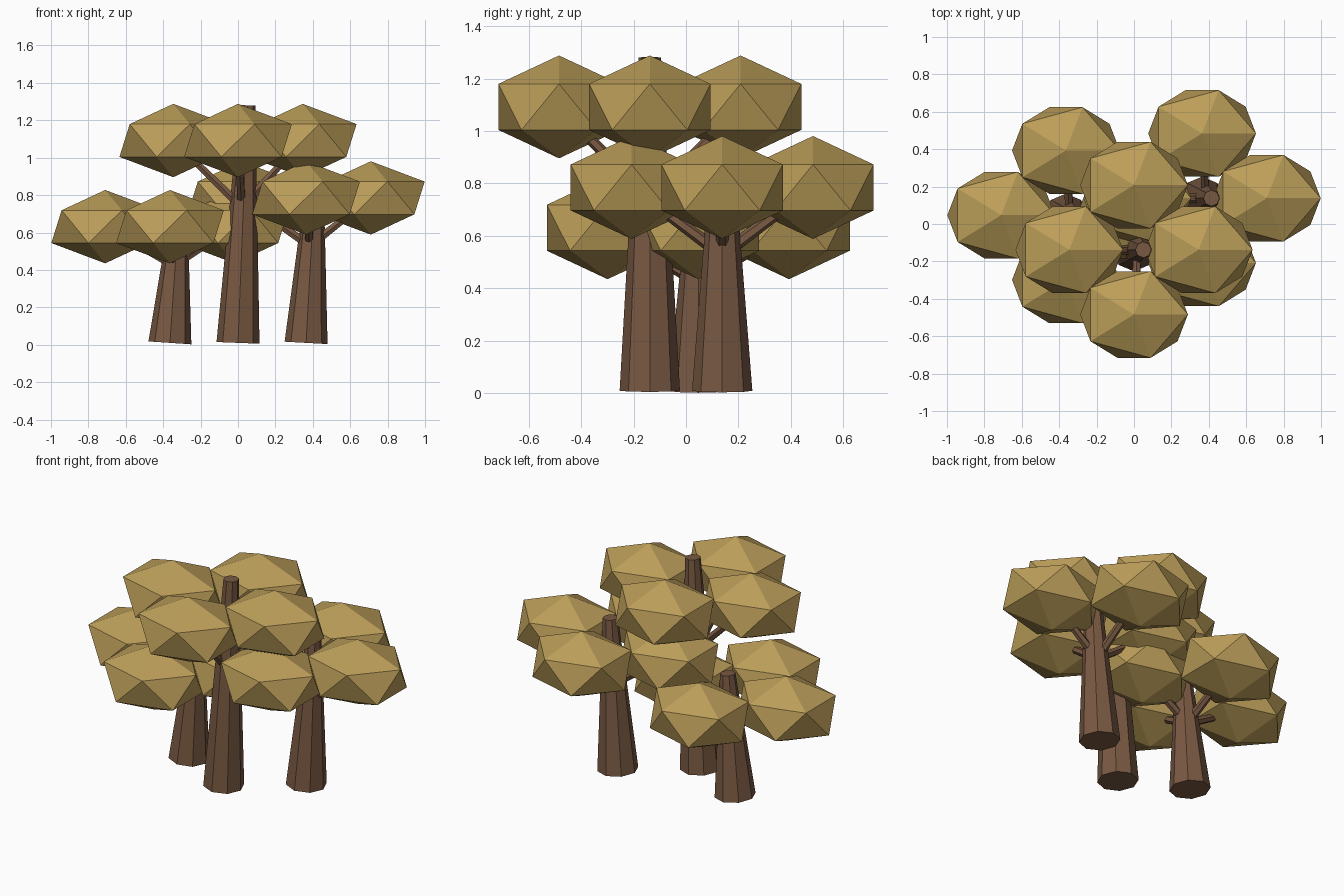
import bpy
from mathutils import Vector

if "Cube" in bpy.data.objects:
    bpy.data.objects.remove(bpy.data.objects["Cube"])


def material(name, color):
    m = bpy.data.materials.new(name)
    m.diffuse_color = (*color, 1)
    m.use_nodes = True
    m.node_tree.nodes["Principled BSDF"].inputs["Base Color"].default_value = m.diffuse_color
    return m


BARK = material("bark", (0.19, 0.10, 0.055))
LEAF = material("leaf", (0.50, 0.34, 0.10))


def limb(name, a, b, r1, r2, sides):
    """Tapered limb running from point a to point b."""
    a, b = Vector(a), Vector(b)
    d = b - a
    bpy.ops.mesh.primitive_cone_add(vertices=sides, radius1=r1, radius2=r2,
                                    depth=d.length, location=(a + b) / 2)
    o = bpy.context.object
    o.name = name
    o.rotation_mode = 'QUATERNION'
    o.rotation_quaternion = Vector((0, 0, 1)).rotation_difference(d)
    o.data.materials.append(BARK)


def leaf_clump(name, center):
    """Flattened icosahedron of foliage."""
    bpy.ops.mesh.primitive_ico_sphere_add(subdivisions=1, radius=1, location=center)
    o = bpy.context.object
    o.name = name
    o.scale = (0.322, 0.272, 0.196)
    o.data.materials.append(LEAF)


def tree(label, x, y, h):
    # leaning trunk
    limb(label + "_trunk", (x, y, 0.01), (x + 0.05, y, h), 0.115, 0.043, 8)
    # four branches, each carrying a clump of leaves
    fork = Vector((x + 0.02, y, 0.575 * h))
    for side, dx, dy in (("right", 1, 0), ("back", 0, 1), ("left", -1, 0), ("front", 0, -1)):
        c = Vector((x + 0.346 * dx, y + 0.346 * dy, 0.853 * h))
        limb(f"{label}_{side}_branch", fork, c, 0.026, 0.018, 6)
        leaf_clump(f"{label}_{side}_leaves", c)


tree("tall_tree", 0.0, -0.138, 1.28)
tree("medium_tree", 0.364, 0.138, 0.92)
tree("short_tree", -0.364, 0.047, 0.74)
